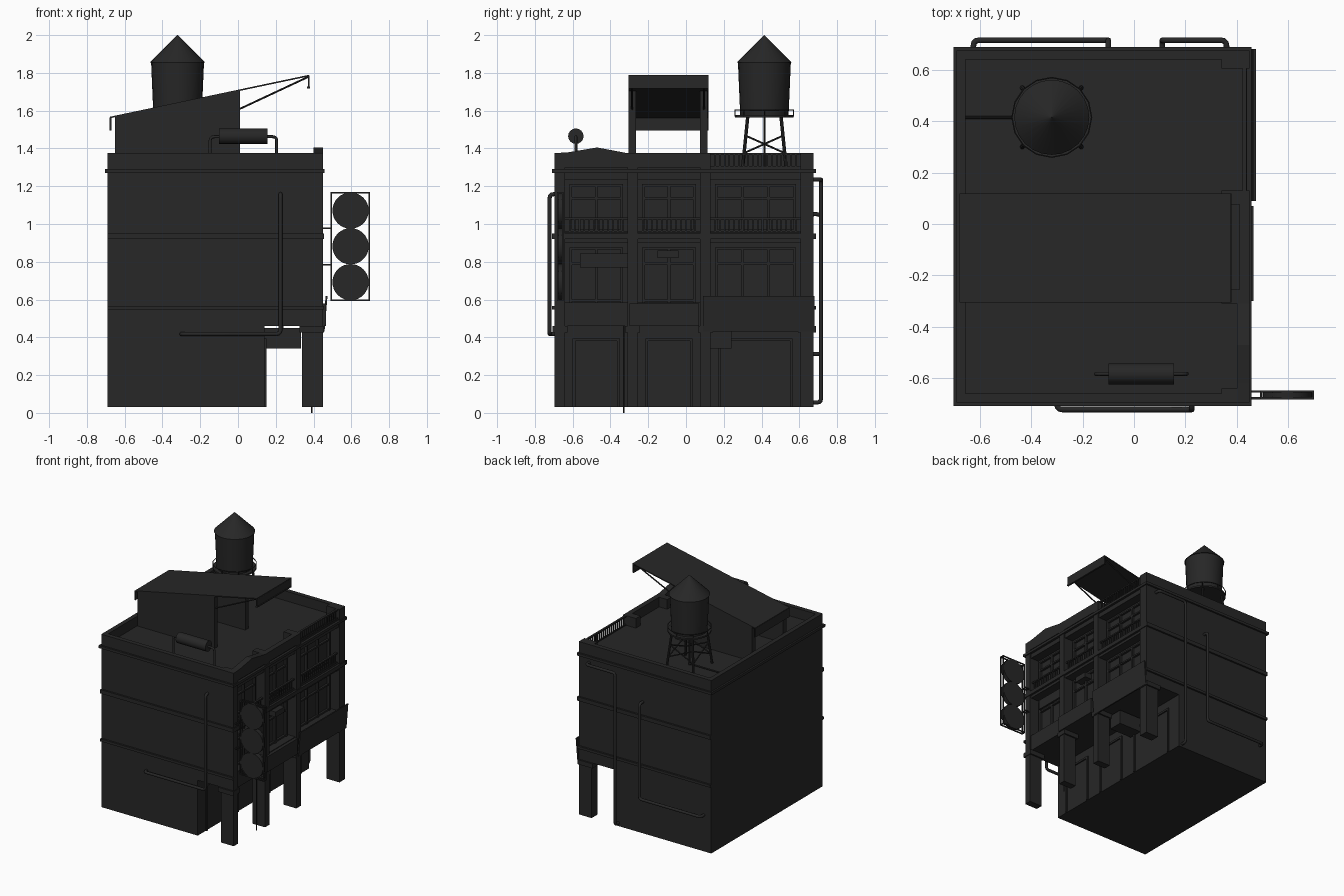
import bpy, bmesh, math
from mathutils import Vector

if "Cube" in bpy.data.objects:
    bpy.data.objects.remove(bpy.data.objects["Cube"])

mat = bpy.data.materials.new("charcoal")
mat.diffuse_color = (0.02, 0.02, 0.02, 1)
mat.use_nodes = True
mat.node_tree.nodes["Principled BSDF"].inputs["Base Color"].default_value = mat.diffuse_color


def finish(name, bm, smooth=False):
    bmesh.ops.recalc_face_normals(bm, faces=bm.faces)
    me = bpy.data.meshes.new(name)
    bm.to_mesh(me)
    bm.free()
    ob = bpy.data.objects.new(name, me)
    bpy.context.collection.objects.link(ob)
    me.materials.append(mat)
    if smooth:
        bpy.context.view_layer.objects.active = ob
        ob.select_set(True)
        bpy.ops.object.shade_smooth_by_angle(angle=math.radians(35))
        ob.select_set(False)
    return ob


def add_box(bm, x0, x1, y0, y1, z0, z1):
    vs = bmesh.ops.create_cube(bm, size=1)["verts"]
    for v in vs:
        v.co = ((x0 + x1) / 2 + v.co.x * (x1 - x0), (y0 + y1) / 2 + v.co.y * (y1 - y0),
                (z0 + z1) / 2 + v.co.z * (z1 - z0))


def boxes(name, items):
    bm = bmesh.new()
    for it in items:
        add_box(bm, *it)
    return finish(name, bm)


def add_rod(bm, a, b, r1, r2=None, seg=8):
    a, b = Vector(a), Vector(b)
    d = b - a
    vs = bmesh.ops.create_cone(bm, cap_ends=True, segments=seg, radius1=r1,
                               radius2=r1 if r2 is None else r2, depth=d.length)["verts"]
    q = d.to_track_quat('Z', 'Y')
    for v in vs:
        v.co = q @ v.co + (a + b) / 2


def rods(name, items, r, seg=8):
    bm = bmesh.new()
    for a, b in items:
        add_rod(bm, a, b, r, seg=seg)
    return finish(name, bm, True)


def prism(name, pts, axis, lo, hi):
    """Extrude a profile along x (points are y,z) or y (points are x,z)."""
    bm = bmesh.new()
    place = (lambda p: (lo, p[0], p[1])) if axis == 'x' else (lambda p: (p[0], lo, p[1]))
    f = bm.faces.new([bm.verts.new(place(p)) for p in pts])
    r = bmesh.ops.extrude_face_region(bm, geom=[f])
    off = Vector((hi - lo, 0, 0)) if axis == 'x' else Vector((0, hi - lo, 0))
    for v in r["geom"]:
        if isinstance(v, bmesh.types.BMVert):
            v.co += off
    return finish(name, bm)


def pipe(name, pts, r=0.011):
    # rounded corners: each inner point becomes a short arc
    P = [Vector(p) for p in pts]
    path = [P[0]]
    for a, b, c in zip(P, P[1:], P[2:]):
        s, e = b + (a - b).normalized() * 0.022, b + (c - b).normalized() * 0.022
        path += [s * (1 - t)**2 + b * 2 * t * (1 - t) + e * t * t for t in (0, .33, .67, 1)]
    path.append(P[-1])
    cu = bpy.data.curves.new(name, 'CURVE')
    cu.dimensions = '3D'
    cu.bevel_depth, cu.bevel_resolution, cu.use_fill_caps = r, 2, True
    sp = cu.splines.new('POLY')
    sp.points.add(len(path) - 1)
    for q, p in zip(sp.points, path):
        q.co = (*p, 1)
    ob = bpy.data.objects.new(name, cu)
    bpy.context.collection.objects.link(ob)
    cu.materials.append(mat)


Y0, Y1, DECK = -0.695, 0.675, 1.30
PIL = [(Y0, -0.64), (-0.31, -0.255), (0.075, 0.13), (0.605, Y1)]
BAYS = [(-0.64, -0.31), (-0.255, 0.075), (0.13, 0.605)]

# Main masses
boxes("ground_floor", [(-0.69, 0.14, Y0, Y1, 0.03, 0.46)])
boxes("upper_floors", [(-0.69, 0.37, Y0, Y1, 0.46, DECK)])
boxes("parapet", [(-0.69, -0.655, Y0, Y1, DECK, 1.375), (-0.655, 0.45, Y0, Y0 + 0.035, DECK, 1.375),
                  (-0.655, 0.45, Y1 - 0.035, Y1, DECK, 1.375)])

# Street facade: pillars and floor beams
boxes("pillars", [(0.34, 0.45, a, b, 0.03, 1.375) for a, b in PIL])
boxes("pillar_caps", [(0.325, 0.455, a - 0.012, b + 0.012, 0.425, 0.46) for a, b in PIL])
boxes("floor_beams", [(0.36, 0.44, Y0, Y1, z0, z1) for z0, z1 in
                      [(0.46, 0.585), (0.90, 0.955), (1.235, DECK)]])
boxes("front_back_bands", [(-0.69, 0.455, a, b, z0, z1) for z0, z1 in
                           [(1.27, 1.29), (0.92, 0.95), (0.547, 0.567)]
                           for a, b in [(Y0 - 0.014, Y0), (Y1, Y1 + 0.014)]])
boxes("top_cornice", [(-0.703, -0.69, Y0 - 0.014, Y1 + 0.014, 1.27, 1.29),
                      (0.44, 0.458, Y0 - 0.014, Y1 + 0.014, 1.27, 1.29)])
boxes("facade_band", [(0.44, 0.456, Y0, Y1, 0.92, 0.95)])

# Windows of both floors
win = []
for a, b in BAYS:
    for z0, z1 in [(0.585, 0.90), (0.955, 1.235)]:
        n = 3 if b - a > 0.4 else 2
        for i in range(n + 1):
            y = a + 0.03 + (b - a - 0.06) * i / n
            win.append((0.37, 0.388, y - 0.007, y + 0.007, z0, z1 - 0.03))
        for z in (z0 + 0.01, z0 + (z1 - z0) * 0.65, z1 - 0.03):
            win.append((0.37, 0.386, a + 0.023, b - 0.023, z - 0.006, z + 0.006))
boxes("window_frames", win)


def railing(name, a, b, z0, z1, x):
    items = [(x - 0.008, x + 0.008, a, b, z1 - 0.01, z1), (x - 0.006, x + 0.006, a, b, z0, z0 + 0.008)]
    n = round((b - a) / 0.025)
    for i in range(1, n):
        y = a + (b - a) * i / n
        items.append((x - 0.004, x + 0.004, y - 0.004, y + 0.004, z0, z1))
    boxes(name, items)


for i, (a, b) in enumerate(BAYS):
    railing(f"balcony_railing_{i}", a, b, 0.955, 1.035, 0.425)
railing("roof_railing", *BAYS[2], DECK, 1.375, 0.43)

# Facade fittings
boxes("window_awning", [(0.37, 0.435, -0.56, -0.31, 0.83, 0.845), (0.42, 0.435, -0.56, -0.31, 0.77, 0.83)])
boxes("wall_unit", [(0.37, 0.43, -0.15, -0.04, 0.82, 0.86)])
boxes("middle_board", [(0.44, 0.465, -0.30, 0.07, 0.46, 0.58)])
prism("leaning_board", [(0.448, 0.43), (0.458, 0.43), (0.474, 0.62), (0.464, 0.62)], 'y', 0.09, 0.68)
boxes("passage_box", [(0.14, 0.333, 0.13, 0.24, 0.34, 0.45), (0.23, 0.24, 0.18, 0.19, 0.45, 0.46)])
boxes("shop_doors", [(0.14, 0.15, a + 0.04, a + 0.055, 0.03, 0.38) for a, b in BAYS] +
      [(0.14, 0.15, b - 0.055, b - 0.04, 0.03, 0.38) for a, b in BAYS] +
      [(0.14, 0.15, a + 0.04, b - 0.04, 0.38, 0.395) for a, b in BAYS])
rods("thin_post", [((0.39, -0.33, 0), (0.39, -0.33, 0.46))], 0.004)

# Roof parapets of the street side
prism("gable_parapet", [(Y0, DECK), (-0.31, DECK), (-0.31, 1.375), (-0.47, 1.405), (-0.62, 1.38), (Y0, 1.375)],
      'x', 0.40, 0.45)
boxes("middle_parapet", [(0.41, 0.45, -0.31, 0.10, DECK, 1.375)])

# Roof shelter: two side walls, sloping roof, hanging edges
for n, (a, b) in {"front": (-0.305, -0.265), "back": (0.075, 0.115)}.items():
    prism(f"shelter_wall_{n}", [(-0.65, DECK), (0.01, DECK), (0.01, 1.71), (-0.65, 1.57)], 'y', a, b)
prism("shelter_roof", [(-0.677, 1.56), (0.377, 1.782), (0.377, 1.79), (-0.677, 1.568)], 'y', -0.305, 0.118)
boxes("shelter_edges", [(0.37, 0.378, -0.305, 0.118, 1.725, 1.785), (0.366, 0.38, -0.305, 0.118, 1.718, 1.728),
                        (-0.679, -0.671, -0.305, 0.118, 1.495, 1.565)])
rods("shelter_struts", [((0.0, y, 1.605), (0.37, y, 1.778)) for y in (-0.285, 0.095)], 0.005)

# Water tower
TX, TY = -0.32, 0.415
bm = bmesh.new()
add_rod(bm, (TX, TY, 1.575), (TX, TY, 1.855), 0.128, 0.14, 24)
add_rod(bm, (TX, TY, 1.855), (TX, TY, 2.0), 0.146, 0.001, 24)
finish("water_tank", bm, True)
bm = bmesh.new()
add_rod(bm, (TX, TY, 1.565), (TX, TY, 1.577), 0.155, seg=24)
finish("tank_platform", bm, True)
legs, braces, rail = [], [], []
feet = [(TX + sx * 0.115, TY + sy * 0.115, DECK) for sx, sy in [(1, 1), (-1, 1), (-1, -1), (1, -1)]]
tops = [(TX + sx * 0.088, TY + sy * 0.088, 1.57) for sx, sy in [(1, 1), (-1, 1), (-1, -1), (1, -1)]]
for i in range(4):
    j = (i + 1) % 4
    legs.append((feet[i], tops[i]))
    mid = [Vector(feet[k]).lerp(Vector(tops[k]), 0.62) for k in (i, j)]
    low = [Vector(feet[k]).lerp(Vector(tops[k]), 0.28) for k in (i, j)]
    braces += [(low[0], mid[1]), (low[1], mid[0])]
for i in range(16):
    p, q = [(TX + 0.155 * math.cos(t), TY + 0.155 * math.sin(t), 1.604)
            for t in (i * math.pi / 8, (i + 1) * math.pi / 8)]
    rail.append((p, q))
    if i % 2 == 0:
        rail.append(((p[0], p[1], 1.57), p))
rods("tower_legs", legs, 0.009)
rods("tower_braces", braces, 0.005)
rods("tower_railing", rail, 0.003, 6)
rods("tower_riser", [((TX, TY, DECK), (TX, TY, 1.57))], 0.006)
rods("roof_conduit", [((-0.66, TY, 1.31), (TX, TY, 1.31))], 0.006)

# Roof vessel with its pipe
rods("roof_vessel", [((-0.10, -0.583, 1.465), (0.155, -0.583, 1.465))], 0.041, 16)
pipe("vessel_pipe", [(-0.148, -0.583, DECK), (-0.148, -0.583, 1.462), (0.205, -0.583, 1.462),
                     (0.205, -0.583, DECK)], 0.008)

# Wall pipes: the same run on front and back, plus a downpipe
for name, x, y, w, z in [("front_pipe", 0.225, -0.722, -0.68, 0.418), ("back_pipe", -0.10, 0.715, 0.66, 0.312)]:
    pipe(name, [(x, w, z + 0.74), (x, y, z + 0.74), (x, y, z), (x - 0.525, y, z), (x - 0.525, w, z)])
pipe("back_downpipe", [(0.36, 0.66, 1.235), (0.36, 0.715, 1.235), (0.11, 0.715, 1.235),
                       (0.11, 0.715, 0.055), (0.11, 0.66, 0.055)])

# Hanging sign: double frame with three discs
fr = []
for y in (-0.678, -0.652):
    for z in (0.597, 1.166):
        fr.append((0.49, 0.70, y - 0.004, y + 0.004, z - 0.004, z + 0.004))
    for x in (0.494, 0.696):
        fr.append((x - 0.004, x + 0.004, y - 0.004, y + 0.004, 0.597, 1.166))
for x in (0.494, 0.696):
    for z in (0.597, 1.166):
        fr.append((x - 0.004, x + 0.004, -0.682, -0.648, z - 0.004, z + 0.004))
fr += [(0.44, 0.494, y - 0.004, y + 0.004, z - 0.004, z + 0.004)
       for y in (-0.678, -0.652) for z in (0.785, 0.977)]
boxes("sign_frame", fr)
rods("sign_discs", [((0.596, -0.682, z), (0.596, -0.648, z)) for z in (0.692, 0.882, 1.071)], 0.096, 32)
